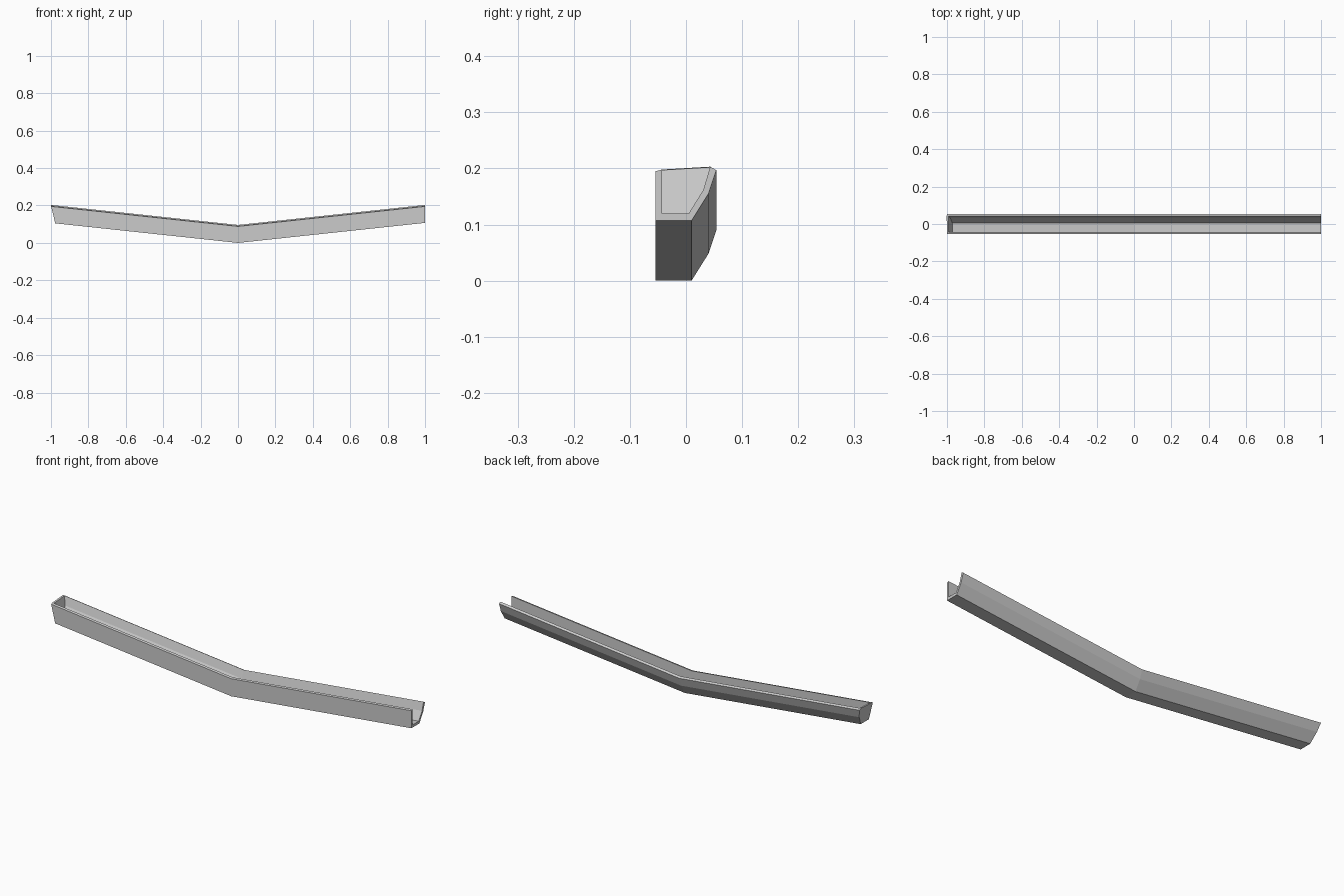
import bpy
import bmesh

cube = bpy.data.objects.get("Cube")
if cube:
    bpy.data.objects.remove(cube)

RISE = 0.107    # height gained from the middle to each end
SLANT = 0.023   # lean of the closed end
WALL_TOP = 0.09
CAP = 0.009

grey = bpy.data.materials.new("light grey metal")
grey.use_nodes = True
grey.diffuse_color = (0.6, 0.6, 0.6, 1)
grey.node_tree.nodes["Principled BSDF"].inputs["Base Color"].default_value = (0.6, 0.6, 0.6, 1)

# Cross-section as (y, height): outside and inside of the trough
outer = [(-0.054, 0.088), (-0.054, 0), (0.010, 0), (0.040, 0.048), (0.054, 0.090)]
inner = [(0.043, 0.096), (0.031, 0.055), (0.005, 0.013), (-0.043, 0.013), (-0.043, 0.091)]


def closed_end(offset):
    """x position of the leaning end plane at a given height"""
    return lambda h: -1 + offset + SLANT * (1 - h / WALL_TOP)


def sweep(name, profile, stations):
    """Sweep a closed profile along the bent run, one ring per station"""
    bm = bmesh.new()
    rings = []
    for x_at in stations:
        rings.append([bm.verts.new((x_at(h), y, h + RISE * abs(x_at(h))))
                      for y, h in profile])
    n = len(profile)
    for a, b in zip(rings, rings[1:]):
        for i in range(n):
            j = (i + 1) % n
            bm.faces.new((a[i], a[j], b[j], b[i]))
    bm.faces.new(rings[0][::-1])
    bm.faces.new(rings[-1])
    bmesh.ops.recalc_face_normals(bm, faces=bm.faces)
    mesh = bpy.data.meshes.new(name)
    bm.to_mesh(mesh)
    bm.free()
    mesh.materials.append(grey)
    obj = bpy.data.objects.new(name, mesh)
    bpy.context.collection.objects.link(obj)
    return obj


# Bent trough, open at the left end, and the plate closing the right end
sweep("gutter_trough", outer + inner, [closed_end(0), lambda h: 0, lambda h: 1])
sweep("end_cap", inner, [closed_end(0), closed_end(CAP)])
